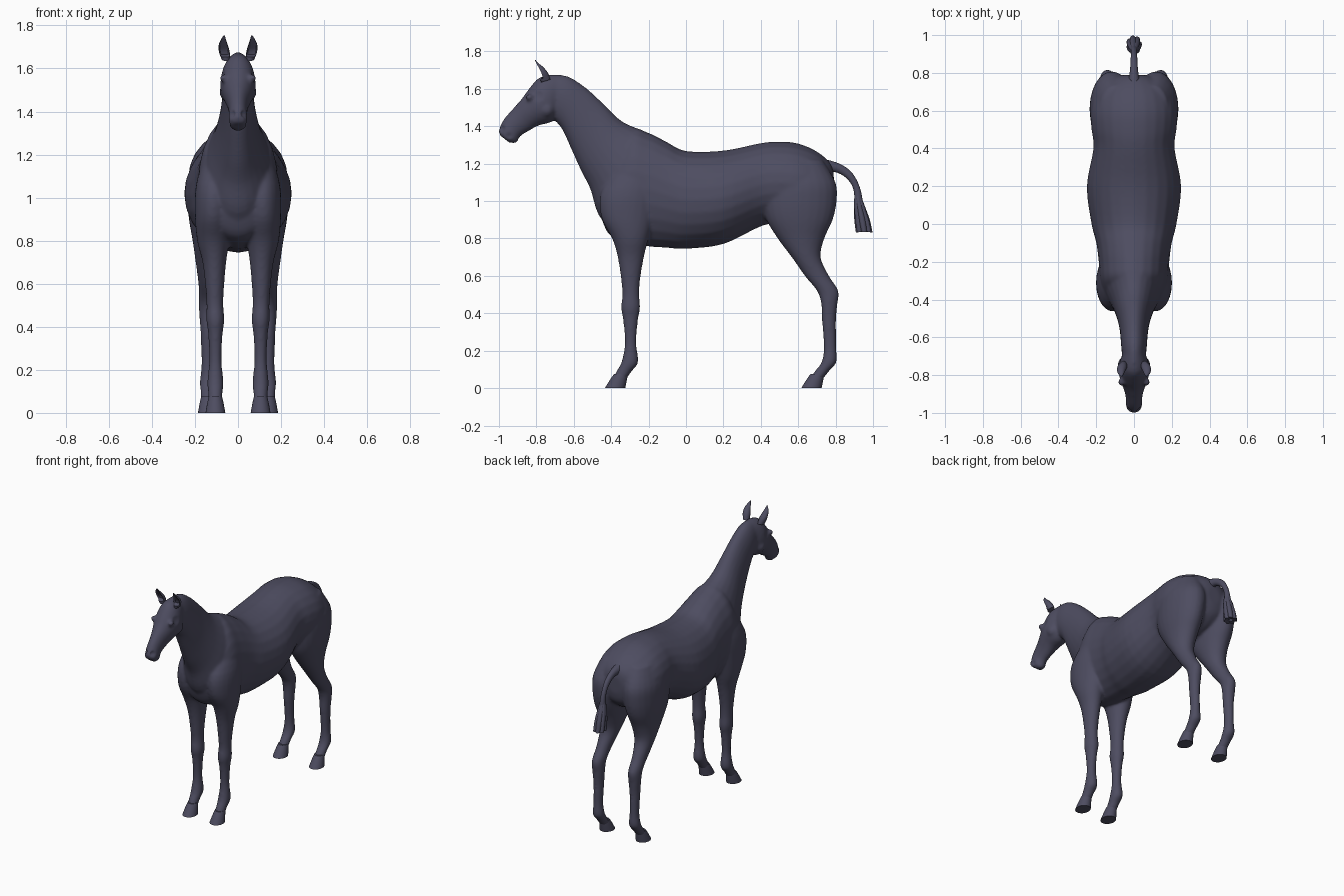
import bpy
import bmesh
import math
from mathutils import Vector

default = bpy.data.objects.get("Cube")
if default:
    bpy.data.objects.remove(default, do_unlink=True)

# One coat colour for the whole animal
coat = bpy.data.materials.new("dark slate coat")
coat.use_nodes = True
COLOUR = (0.075, 0.073, 0.118, 1)
coat.diffuse_color = COLOUR
coat.node_tree.nodes["Principled BSDF"].inputs["Base Color"].default_value = COLOUR


def catmull(a, b, c, d, t):
    """Smoothly interpolate between the numbers of rings b and c."""
    return [0.5 * (2 * q + (r - p) * t + (2 * p - 5 * q + 4 * r - s) * t * t
                   + (3 * q - p - 3 * r + s) * t ** 3)
            for p, q, r, s in zip(a, b, c, d)]


def refine(rings, steps):
    result = []
    last = len(rings) - 1
    for i in range(last):
        before, after = rings[max(i - 1, 0)], rings[min(i + 2, last)]
        for k in range(steps):
            result.append(catmull(before, rings[i], rings[i + 1], after, k / steps))
    result.append(list(rings[last]))
    return result


def loft(bm, rings, sides=24, steps=4):
    """Skin elliptical rings given as (y1, z1, y2, z2, half width, centre x)."""
    loops = []
    for y1, z1, y2, z2, width, cx in refine(rings, steps):
        loop = []
        for k in range(sides):
            angle = math.tau * k / sides
            s = math.sin(angle) / 2
            loop.append(bm.verts.new((cx + width * math.cos(angle),
                                      (y1 + y2) / 2 + (y1 - y2) * s,
                                      (z1 + z2) / 2 + (z1 - z2) * s)))
        loops.append(loop)
    for lower, upper in zip(loops, loops[1:]):
        for k in range(sides):
            j = (k + 1) % sides
            bm.faces.new((lower[k], lower[j], upper[j], upper[k]))
    bm.faces.new(loops[0])
    bm.faces.new(loops[-1])


def central(rings):
    return [(*ring, 0) for ring in rings]


def limb(rings, side, dy=0):
    """Level leg rings from (z, front y, back y, centre x, half width)."""
    return [(front + dy, z, back + dy, z, width, side * cx)
            for z, front, back, cx, width in rings]


def make_object(name, bm):
    bmesh.ops.recalc_face_normals(bm, faces=bm.faces)
    mesh = bpy.data.meshes.new(name)
    bm.to_mesh(mesh)
    bm.free()
    obj = bpy.data.objects.new(name, mesh)
    bpy.context.collection.objects.link(obj)
    mesh.materials.append(coat)
    return obj


def activate(obj):
    bpy.ops.object.select_all(action='DESELECT')
    obj.select_set(True)
    bpy.context.view_layer.objects.active = obj


def smooth_shade(obj, degrees=50):
    activate(obj)
    bpy.ops.object.shade_smooth_by_angle(angle=math.radians(degrees))


# Barrel, chest and croup
torso = [(-.455, 1.08, -.455, .92, .08), (-.41, 1.2, -.41, .82, .15),
         (-.3, 1.38, -.3, .77, .18), (-.2, 1.365, -.2, .757, .187),
         (-.1, 1.315, -.1, .75, .2), (0, 1.268, 0, .745, .225),
         (.2, 1.27, .2, .77, .25), (.4, 1.31, .4, .865, .215),
         (.5, 1.318, .5, .88, .225), (.6, 1.308, .6, .87, .23),
         (.7, 1.265, .7, .9, .2), (.77, 1.205, .77, .96, .12),
         (.79, 1.15, .79, 1.03, .05)]

# Neck from poll to shoulders
neck = [(-.74, 1.675, -.7, 1.43, .06), (-.64, 1.67, -.66, 1.38, .068),
        (-.54, 1.61, -.61, 1.27, .074), (-.44, 1.52, -.56, 1.16, .088),
        (-.34, 1.425, -.51, 1.06, .115), (-.2, 1.365, -.47, .93, .155),
        (-.1, 1.3, -.38, .81, .165)]

# Head from poll to lips
head = [(-.71, 1.675, -.66, 1.52, .055), (-.785, 1.66, -.685, 1.45, .077),
        (-.84, 1.6, -.725, 1.42, .082), (-.88, 1.545, -.785, 1.405, .068),
        (-.925, 1.495, -.84, 1.375, .05), (-.965, 1.45, -.888, 1.345, .043),
        (-.99, 1.41, -.905, 1.312, .044), (-1, 1.375, -.945, 1.313, .038),
        (-.995, 1.35, -.965, 1.33, .022)]

# Foreleg from shoulder blade to pastern
foreleg = [(1.22, -.34, -.14, .09, .06), (1.06, -.45, -.15, .11, .085),
           (.92, -.455, -.17, .115, .085), (.8, -.395, -.2, .115, .075),
           (.7, -.365, -.225, .11, .055), (.58, -.347, -.245, .108, .043),
           (.5, -.34, -.25, .107, .039), (.43, -.347, -.245, .105, .042),
           (.36, -.336, -.257, .105, .033), (.24, -.327, -.266, .105, .029),
           (.14, -.345, -.255, .105, .038), (.09, -.372, -.29, .105, .033),
           (.04, -.393, -.325, .105, .033)]

# Hind leg from haunch to pastern
hind_leg = [(1.22, .46, .73, .1, .08), (1.1, .42, .8, .115, .113),
            (1, .41, .806, .12, .115), (.9, .43, .785, .125, .103),
            (.8, .49, .74, .127, .084), (.7, .565, .72, .133, .064),
            (.6, .635, .765, .138, .046), (.52, .7, .815, .14, .041),
            (.45, .723, .81, .14, .04), (.36, .727, .802, .14, .033),
            (.22, .737, .803, .14, .03), (.14, .725, .805, .14, .038),
            (.09, .688, .765, .14, .033), (.04, .655, .725, .14, .033)]

bm = bmesh.new()
for part in (torso, neck, head):
    loft(bm, central(part))
for side in (-1, 1):
    loft(bm, limb(foreleg, side))
    loft(bm, limb(hind_leg, side))
    # Cheek and eye bulges on the head
    for centre, radius in (((.042, -.745, 1.49), .045), ((.066, -.838, 1.555), .019)):
        ball = bmesh.ops.create_icosphere(bm, subdivisions=3, radius=radius)
        bmesh.ops.translate(bm, verts=ball["verts"],
                            vec=(side * centre[0], centre[1], centre[2]))
body = make_object("body", bm)

# Fuse the parts into one flowing skin
activate(body)
remesh = body.modifiers.new("fuse", 'REMESH')
remesh.mode = 'VOXEL'
remesh.voxel_size = 0.009
relax = body.modifiers.new("relax", 'SMOOTH')
relax.factor = 0.5
relax.iterations = 8
for modifier in ("fuse", "relax"):
    bpy.ops.object.modifier_apply(modifier=modifier)

# Press in nostrils, mouth corners and the hollow above each cheek
dents = [((.032, -.985, 1.388), .02, .012), ((.04, -.945, 1.35), .016, .006),
         ((.07, -.79, 1.56), .03, .006)]
for vert in body.data.vertices:
    for (x, y, z), radius, depth in dents:
        side = 1 if vert.co.x > 0 else -1
        gap = (vert.co - Vector((side * x, y, z))).length / radius
        if gap < 1:
            vert.co.x -= side * depth * (1 - gap * gap)
body.data.materials.clear()
body.data.materials.append(coat)
body.data.polygons.foreach_set("material_index", [0] * len(body.data.polygons))
smooth_shade(body, 80)

# Flat-bottomed hooves, the same shape front and back
hoof = [(0, -.434, -.325, 0, .046), (.045, -.406, -.316, 0, .038),
        (.075, -.385, -.31, 0, .031)]
for end, dy, cx in (("front", 0, .105), ("hind", 1.05, .14)):
    for label, side in (("right", -1), ("left", 1)):
        bm = bmesh.new()
        shifted = [(z, f, b, cx, w) for z, f, b, _, w in hoof]
        loft(bm, limb(shifted, side, dy))
        smooth_shade(make_object(f"{end}_{label}_hoof", bm))

# Pointed ears, hollow towards the front
ear = [(-.775, 1.635, -.725, 1.65, .02, .056), (-.785, 1.675, -.738, 1.685, .025, .064),
       (-.797, 1.71, -.762, 1.715, .02, .069), (-.806, 1.738, -.79, 1.738, .01, .067),
       (-.808, 1.754, -.804, 1.754, .002, .064)]
for label, side in (("right", -1), ("left", 1)):
    bm = bmesh.new()
    loft(bm, [(*ring[:5], side * ring[5]) for ring in ear], sides=16)
    bm.verts.ensure_lookup_table()
    for k, vert in enumerate(bm.verts):
        front = math.sin(math.tau * (k % 16) / 16)
        if front > 0.6 and vert.co.z > 1.66:
            vert.co.y += 0.03 * front * min(1, (1.754 - vert.co.z) * 15)
    smooth_shade(make_object(f"{label}_ear", bm))

# Arched tail dock
dock = [(.74, 1.225, .74, 1.14, .035), (.82, 1.2, .795, 1.155, .022),
        (.885, 1.155, .855, 1.125, .018), (.927, 1.08, .893, 1.07, .016),
        (.945, 1, .903, .99, .02), (.95, .93, .91, .93, .02)]
bm = bmesh.new()
loft(bm, central(dock), sides=16)
smooth_shade(make_object("tail_dock", bm))

# Tuft of hair locks fanning out below the dock
bm = bmesh.new()
for k in range(7):
    angle = math.tau * k / 7
    dx, dy = math.cos(angle), math.sin(angle)
    lock = []
    for z, spread, centre, size in ((1.05, .004, .915, .009), (.97, .014, .928, .016),
                                    (.9, .022, .942, .018), (.835, .027, .953, .015)):
        y = centre + dy * spread * 1.15
        lock.append((y + size, z - .004 * dy, y - size, z + .004 * dy, size, dx * spread))
    loft(bm, lock, sides=10)
smooth_shade(make_object("tail_tuft", bm))
